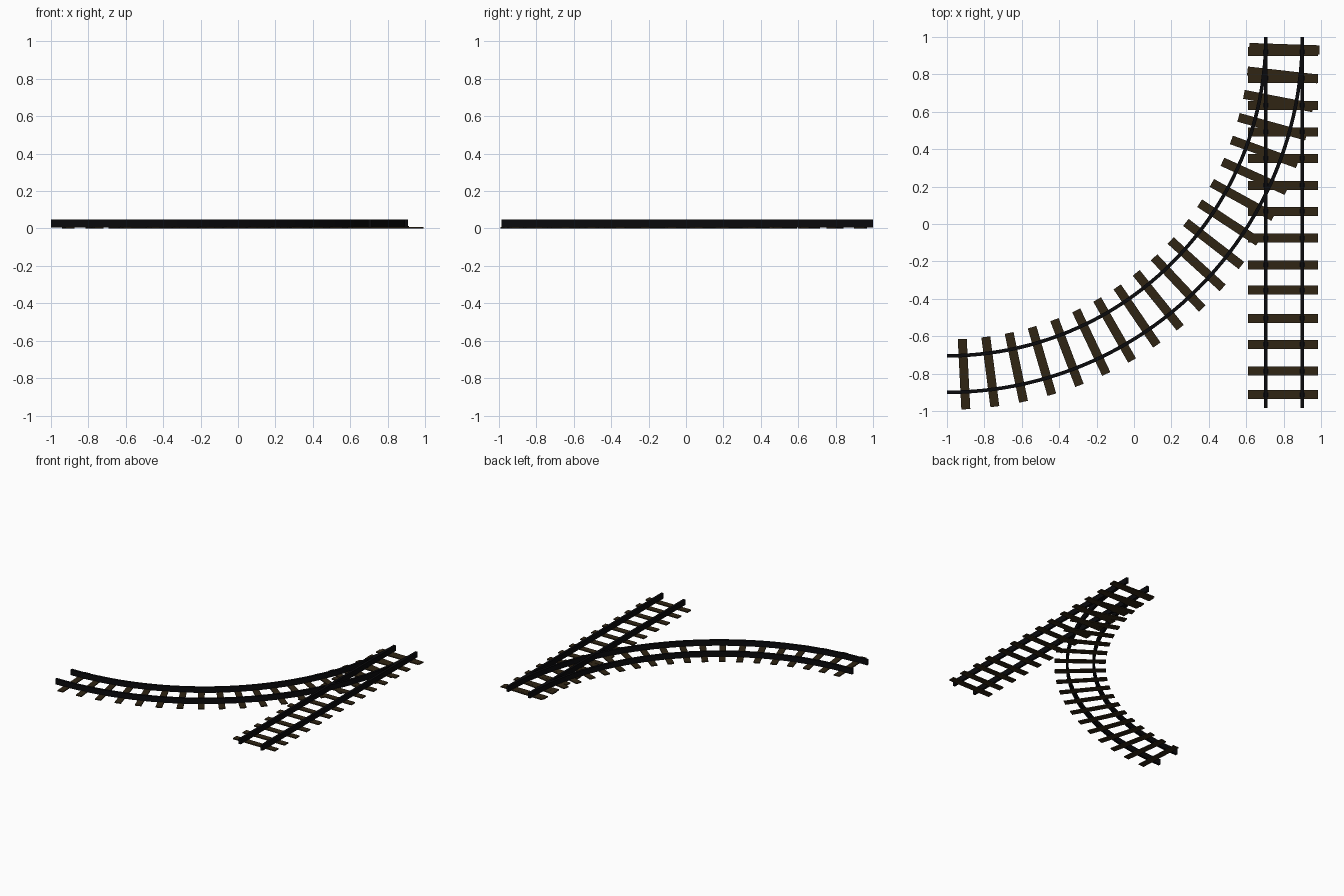
import bpy, bmesh, math
from mathutils import Matrix, Vector

if "Cube" in bpy.data.objects:
    bpy.data.objects.remove(bpy.data.objects["Cube"])


def material(name, rgb):
    m = bpy.data.materials.new(name)
    m.diffuse_color = (*rgb, 1)
    m.use_nodes = True
    m.node_tree.nodes["Principled BSDF"].inputs["Base Color"].default_value = m.diffuse_color
    return m


STEEL = material("black steel", (0.003, 0.003, 0.0038))
WOOD = material("dark brown wood", (0.029, 0.018, 0.007))

GAUGE = (1.705, 1.90)          # rail distances from the curve centre
CX, CY = -1.0, 1.0             # curve centre
TIE_H, RAIL_Z, RAIL_TOP, RAIL_W = 0.009, 0.005, 0.049, 0.019


def finish(name, bm, mat):
    bmesh.ops.recalc_face_normals(bm, faces=bm.faces)
    me = bpy.data.meshes.new(name)
    bm.to_mesh(me)
    bm.free()
    me.materials.append(mat)
    ob = bpy.data.objects.new(name, me)
    bpy.context.collection.objects.link(ob)
    return ob


def add_box(bm, center, size, angle=0):
    mat = (Matrix.Translation(center) @ Matrix.Rotation(angle, 4, 'Z')
           @ Matrix.Diagonal((*size, 1)))
    bmesh.ops.create_cube(bm, size=1, matrix=mat)


def sweep_rail(name, stations):
    """Rectangular rail through (point, sideways direction) stations."""
    bm = bmesh.new()
    w = RAIL_W / 2
    rings = []
    for p, side in stations:
        rings.append([bm.verts.new((p.x + side.x * s, p.y + side.y * s, z))
                      for s, z in ((-w, RAIL_Z), (w, RAIL_Z), (w, RAIL_TOP), (-w, RAIL_TOP))])
    for a, b in zip(rings, rings[1:]):
        for i in range(4):
            j = (i + 1) % 4
            bm.faces.new((a[i], a[j], b[j], b[i]))
    bm.faces.new(rings[0])
    bm.faces.new(rings[-1][::-1])
    return finish(name, bm, STEEL)


# Rails: a straight pair and a quarter-circle pair
for label, r in zip(("inner", "outer"), GAUGE):
    sweep_rail(f"straight_rail_{label}",
               [(Vector((CX + r, y)), Vector((1, 0))) for y in (-0.985, 1.0)])
    arc = []
    for i in range(49):
        a = math.radians(90 * i / 48)
        d = Vector((math.sin(a), -math.cos(a)))
        arc.append((Vector((CX, CY)) + d * r, d))
    sweep_rail(f"curved_rail_{label}", arc)

# Straight track ties and the small plates holding the rails
ties, plates = bmesh.new(), bmesh.new()
for y in (.922, .778, .634, .492, .351, .207, .068, -.076,
          -.218, -.353, -.504, -.643, -.787, -.912):
    add_box(ties, (0.797, y, TIE_H / 2), (0.376, 0.048, TIE_H))
    for r in GAUGE:
        add_box(plates, (CX + r, y, TIE_H), (0.03, 0.024, 0.006))
finish("straight_ties", ties, WOOD)
finish("rail_plates", plates, STEEL)

# Curved track ties, radial about the curve centre
ties = bmesh.new()
for k in range(20):
    a = math.radians(2.9 + 4.48 * k)
    r = 1.805
    add_box(ties, (CX + r * math.sin(a), CY - r * math.cos(a), TIE_H / 2 - 0.0003),
            (0.376, 0.048, TIE_H - 0.0006), a - math.pi / 2)
finish("curved_ties", ties, WOOD)
